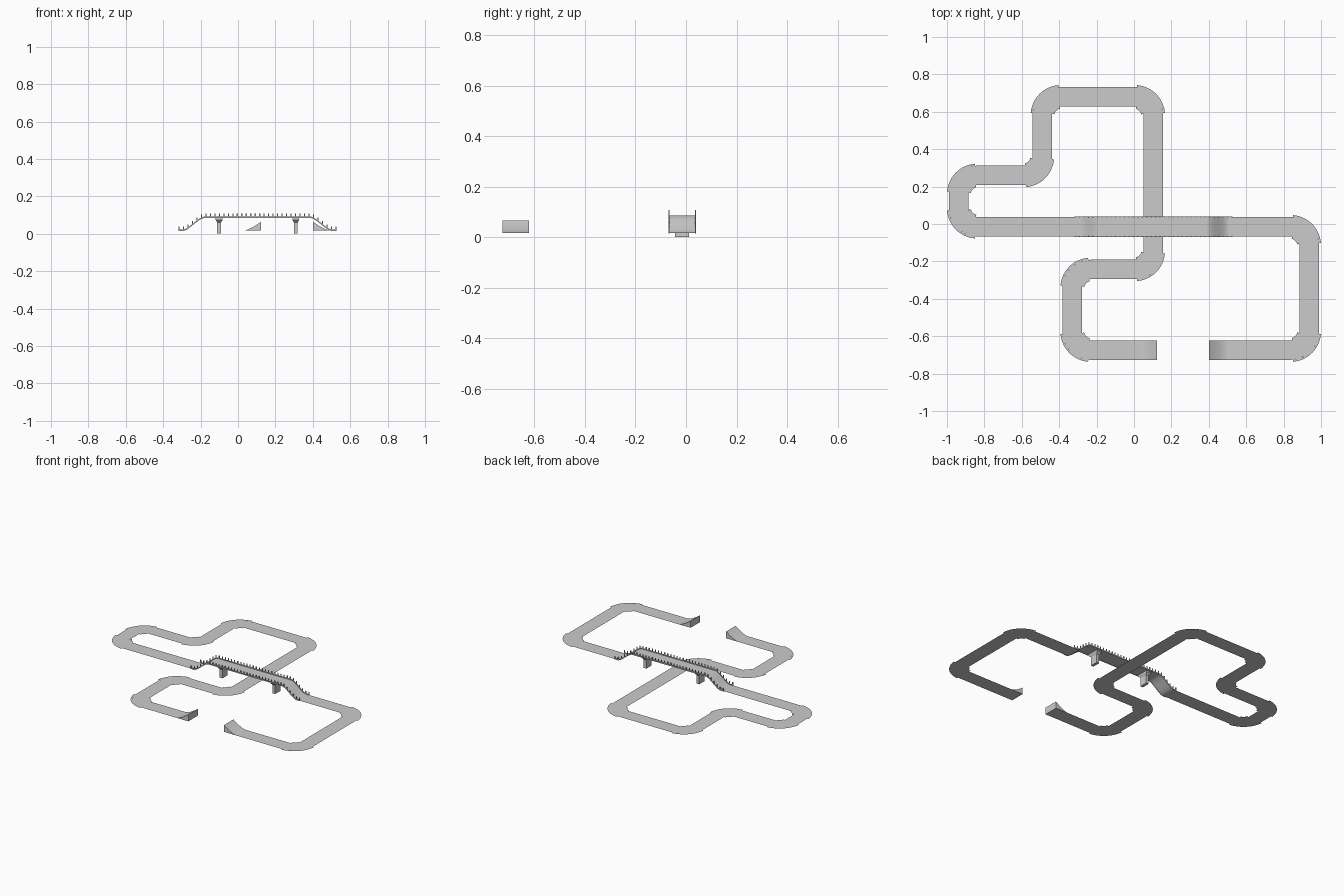
import bpy, bmesh, math
from mathutils import Vector

if "Cube" in bpy.data.objects:
    bpy.data.objects.remove(bpy.data.objects["Cube"])

Z = 0.017          # road surface height
HW = 0.052         # half road width
R = 0.10           # corner centre-line radius
BX, BY = 0.104, -0.015   # bridge centre
DECK = 0.085
RAMP_OUT, RAMP_IN = 0.395, 0.288


def make(name, verts, faces, up=False, smooth=False):
    bm = bmesh.new()
    vs = [bm.verts.new(v) for v in verts]
    for f in faces:
        bm.faces.new([vs[i] for i in f])
    bm.normal_update()
    if up:
        for f in bm.faces:
            if f.normal.z < 0:
                f.normal_flip()
    else:
        bmesh.ops.recalc_face_normals(bm, faces=bm.faces)
    me = bpy.data.meshes.new(name)
    bm.to_mesh(me)
    bm.free()
    ob = bpy.data.objects.new(name, me)
    bpy.context.collection.objects.link(ob)
    if smooth:
        for p in me.polygons:
            p.use_smooth = True
    return ob


def ribbon(name, left, right, smooth=False):
    n = len(left)
    faces = [(i, i + 1, n + i + 1, n + i) for i in range(n - 1)]
    return make(name, left + right, faces, up=True, smooth=smooth)


def straight(a, b):
    d = (b - a).normalized()
    s = Vector((-d.y, d.x)) * HW
    ribbon("straight_road", [(*(a + s), Z), (*(b + s), Z)],
           [(*(a - s), Z), (*(b - s), Z)])


def arc_strip(name, c, u, v, r0, r1, deg0, deg1, n=12):
    def arc(r):
        out = []
        for i in range(n + 1):
            t = math.radians(deg0 + (deg1 - deg0) * i / n)
            out.append((*(c + u * r * math.cos(t) + v * r * math.sin(t)), Z))
        return out
    ribbon(name, arc(r0), arc(r1))


def corner(p, d0, d1):
    # road bend plus inner and outer kerbs
    c = p - d0 * R + d1 * R
    u, v = -d1, d0
    arc_strip("corner_road", c, u, v, R - HW, R + HW, 0, 90)
    arc_strip("outer_kerb", c, u, v, R + HW, R + 0.063, 5, 85)
    arc_strip("inner_kerb", c, u, v, R - 0.064, R - HW, 10, 80, 8)


def road(points):
    pts = [Vector(p) for p in points]
    start = pts[0]
    for i in range(1, len(pts)):
        d0 = (pts[i] - pts[i - 1]).normalized()
        last = i == len(pts) - 1
        straight(start, pts[i] if last else pts[i] - d0 * R)
        if not last:
            d1 = (pts[i + 1] - pts[i]).normalized()
            corner(pts[i], d0, d1)
            start = pts[i] + d1 * R


# Road circuit in two runs, broken by the bridge and the jump gap
YB = -0.674
road([(0.03, YB), (-0.331, YB), (-0.331, -0.243), (0.103, -0.243), (0.103, 0.68),
      (-0.49, 0.68), (-0.49, 0.26), (-0.937, 0.26), (-0.937, BY), (BX - RAMP_OUT, BY)])
road([(BX + RAMP_OUT, BY), (0.937, BY), (0.937, YB), (0.495, YB)])


# Jump ramps: curved wedges facing the gap
def jump(x0, x1):
    n = 8
    prof = [(x0 + (x1 - x0) * i / n, Z + 0.048 * (i / n) ** 1.5) for i in range(n + 1)]
    prof.append((x1, Z))
    m = len(prof)
    verts = [(x, YB + s * HW, z) for s in (-1, 1) for x, z in prof]
    faces = [(i, (i + 1) % m, m + (i + 1) % m, m + i) for i in range(m)]
    faces += [tuple(range(m)), tuple(range(m, 2 * m))]
    make("jump_ramp", verts, faces)


jump(0.03, 0.124)
jump(0.495, 0.400)


# Bridge deck with S-shaped ramps
def height(dx):
    t = (RAMP_OUT - abs(dx)) / (RAMP_OUT - RAMP_IN)
    t = min(1, max(0, t))
    e = 0.4 * t + 0.6 * t * t * (3 - 2 * t)
    return Z + (DECK - Z) * e


steps = [RAMP_OUT + (RAMP_IN - RAMP_OUT) * i / 10 for i in range(11)]
deck_x = [-s for s in steps] + steps[::-1]
ribbon("bridge_deck", [(BX + x, BY + HW, height(x)) for x in deck_x],
       [(BX + x, BY - HW, height(x)) for x in deck_x])


# Bridge railings: low edge beam and a row of posts
def box(bm, x, y, z, sx, sy, sz):
    r = bmesh.ops.create_cube(bm, size=1)
    for v in r["verts"]:
        v.co = Vector((x + v.co.x * sx, y + v.co.y * sy, z + v.co.z * sz))


for side in (-1, 1):
    y = BY + side * HW
    xs = [-0.422] + deck_x + [0.422]
    t = 0.002
    verts, faces = [], []
    for x in xs:
        h = height(x)
        verts += [(BX + x, y - t, h - 0.002), (BX + x, y + t, h - 0.002),
                  (BX + x, y + t, h + 0.006), (BX + x, y - t, h + 0.006)]
    for i in range(len(xs) - 1):
        for k in range(4):
            a, b = 4 * i + k, 4 * i + (k + 1) % 4
            faces.append((a, b, b + 4, a + 4))
    e = 4 * (len(xs) - 1)
    faces += [(0, 1, 2, 3), (e, e + 1, e + 2, e + 3)]
    make("edge_beam", verts, faces)

    bm = bmesh.new()
    n = 36
    for i in range(n):
        x = -0.419 + 0.838 * i / (n - 1)
        box(bm, BX + x, y, height(x) + 0.011, 0.006, 0.004, 0.022)
    me = bpy.data.meshes.new("railing_posts")
    bm.to_mesh(me)
    bm.free()
    bpy.context.collection.objects.link(bpy.data.objects.new("railing_posts", me))


# Bridge piers: column, tapered neck and cap
def pier(x):
    levels = [(0, 0.010, 0.028), (0.060, 0.010, 0.028),
              (0.074, 0.018, 0.042), (DECK - 0.001, 0.018, 0.042)]
    verts, faces = [], []
    for z, a, b in levels:
        verts += [(x + sx * a, BY - 0.001 + sy * b, z)
                  for sx, sy in ((-1, -1), (1, -1), (1, 1), (-1, 1))]
    for i in range(len(levels) - 1):
        for k in range(4):
            p, q = 4 * i + k, 4 * i + (k + 1) % 4
            faces.append((p, q, q + 4, p + 4))
    e = 4 * (len(levels) - 1)
    faces += [(0, 1, 2, 3), (e, e + 1, e + 2, e + 3)]
    make("bridge_pier", verts, faces)


for s in (-1, 1):
    pier(BX + s * 0.205)
